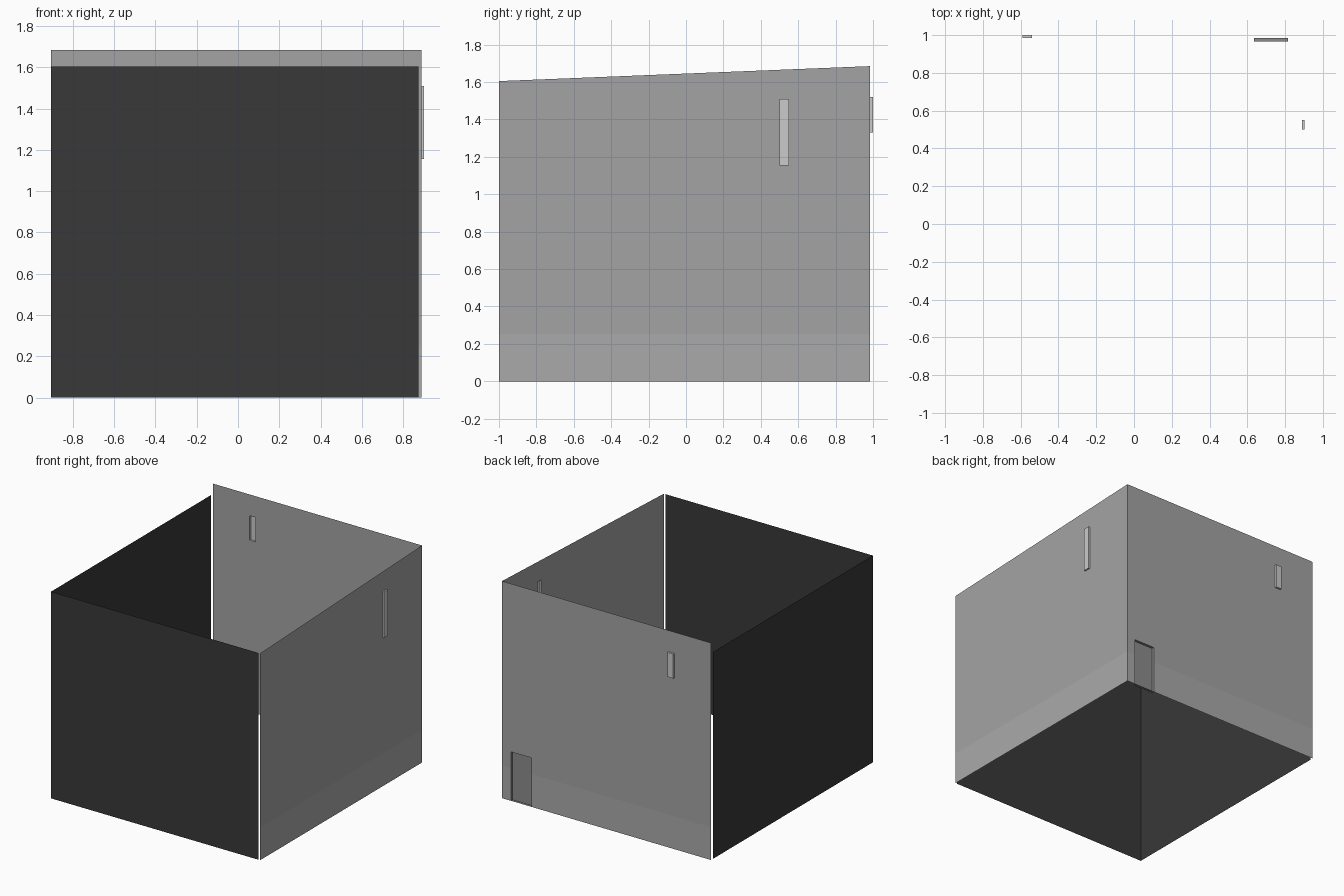
import bpy, bmesh
from mathutils import Vector

if "Cube" in bpy.data.objects:
    bpy.data.objects.remove(bpy.data.objects["Cube"])

LEFT, RIGHT, FRONT, BACK = -0.905, 0.89, -1.0, 0.985
LOW, HIGH, BAND = 1.605, 1.685, 0.254


def material(name, value):
    m = bpy.data.materials.new(name)
    m.diffuse_color = (value, value, value, 1)
    m.use_nodes = True
    m.node_tree.nodes["Principled BSDF"].inputs["Base Color"].default_value = m.diffuse_color
    return m


dark = material("dark_panel", 0.04)
grey = material("wall_grey", 0.37)
band = material("skirting_grey", 0.40)
shade = material("niche_grey", 0.26)


def finish(name, bm, mats):
    me = bpy.data.meshes.new(name)
    bm.to_mesh(me)
    bm.free()
    for m in mats:
        me.materials.append(m)
    ob = bpy.data.objects.new(name, me)
    bpy.context.collection.objects.link(ob)


def face(bm, pts, outward, mat=0):
    f = bm.faces.new([bm.verts.new(p) for p in pts])
    f.normal_update()
    if f.normal.dot(Vector(outward)) < 0:
        f.normal_flip()
    f.material_index = mat


def wall(name, place, outward, u0, u1, top, mats, holes=(), split=False):
    """Single-sheet wall with rectangular openings (u0, u1, z0, z1)."""
    us = sorted({u0, u1, *[u for h in holes for u in h[:2]]})
    zs = sorted({0.0, HIGH, *([BAND] if split else []),
                 *[z for h in holes for z in h[2:]]})
    height = lambda u, z: top(u) if z == HIGH else z
    bm = bmesh.new()
    for a, b in zip(us, us[1:]):
        for c, d in zip(zs, zs[1:]):
            mu, mz = (a + b) / 2, (c + d) / 2
            if any(h[0] < mu < h[1] and h[2] < mz < h[3] for h in holes):
                continue
            pts = [place(u, height(u, z), 0) for u, z in
                   ((a, c), (b, c), (b, d), (a, d))]
            face(bm, pts, outward, 1 if split and mz < BAND else 0)
    bmesh.ops.remove_doubles(bm, verts=bm.verts, dist=1e-5)
    finish(name, bm, mats)


def pocket(name, place, outward, rect, depth, mats=()):
    """Five-sided shallow box, open where it meets the wall."""
    a, b, c, d = rect
    ring = ((a, c), (b, c), (b, d), (a, d))
    near = [Vector(place(u, z, 0)) for u, z in ring]
    far = [Vector(place(u, z, depth)) for u, z in ring]
    mid = sum(near, Vector()) / 4
    sign = 1 if depth > 0 else -1
    bm = bmesh.new()
    face(bm, far, outward)
    for i in range(4):
        j = (i + 1) % 4
        side = (near[i] + near[j]) / 2 - mid
        face(bm, [near[i], near[j], far[j], far[i]], side * sign)
    bmesh.ops.remove_doubles(bm, verts=bm.verts, dist=1e-5)
    finish(name, bm, mats)


on_right = lambda u, z, d: (RIGHT + d, u, z)
on_back = lambda u, z, d: (u, BACK + d, z)
on_left = lambda u, z, d: (LEFT - d, u, z)
on_front = lambda u, z, d: (u, FRONT - d, z)

right_box = (0.5, 0.55, 1.155, 1.51)
back_box = (-0.59, -0.54, 1.33, 1.52)
niche = (0.635, 0.815, 0.0, 0.38)

# Dark front and left panels, stopping just short of the grey walls
wall("front_panel", on_front, (0, -1, 0), LEFT, 0.875, lambda u: LOW, [dark])
wall("left_panel", on_left, (-1, 0, 0), FRONT, 0.963, lambda u: LOW, [dark])

# Grey right wall with rising top, and taller back wall
rise = lambda y: LOW + (HIGH - LOW) * (y - FRONT) / (BACK - FRONT)
wall("right_wall", on_right, (1, 0, 0), FRONT, BACK, rise, [grey, band],
     [right_box], True)
wall("back_wall", on_back, (0, 1, 0), LEFT, RIGHT, lambda u: HIGH, [grey, band],
     [back_box, niche], True)

# Small raised boxes and the recessed niche
pocket("right_wall_box", on_right, (1, 0, 0), right_box, 0.012)
pocket("back_wall_box", on_back, (0, 1, 0), back_box, 0.015)
pocket("back_niche", on_back, (0, 1, 0), niche, -0.02, [shade])
